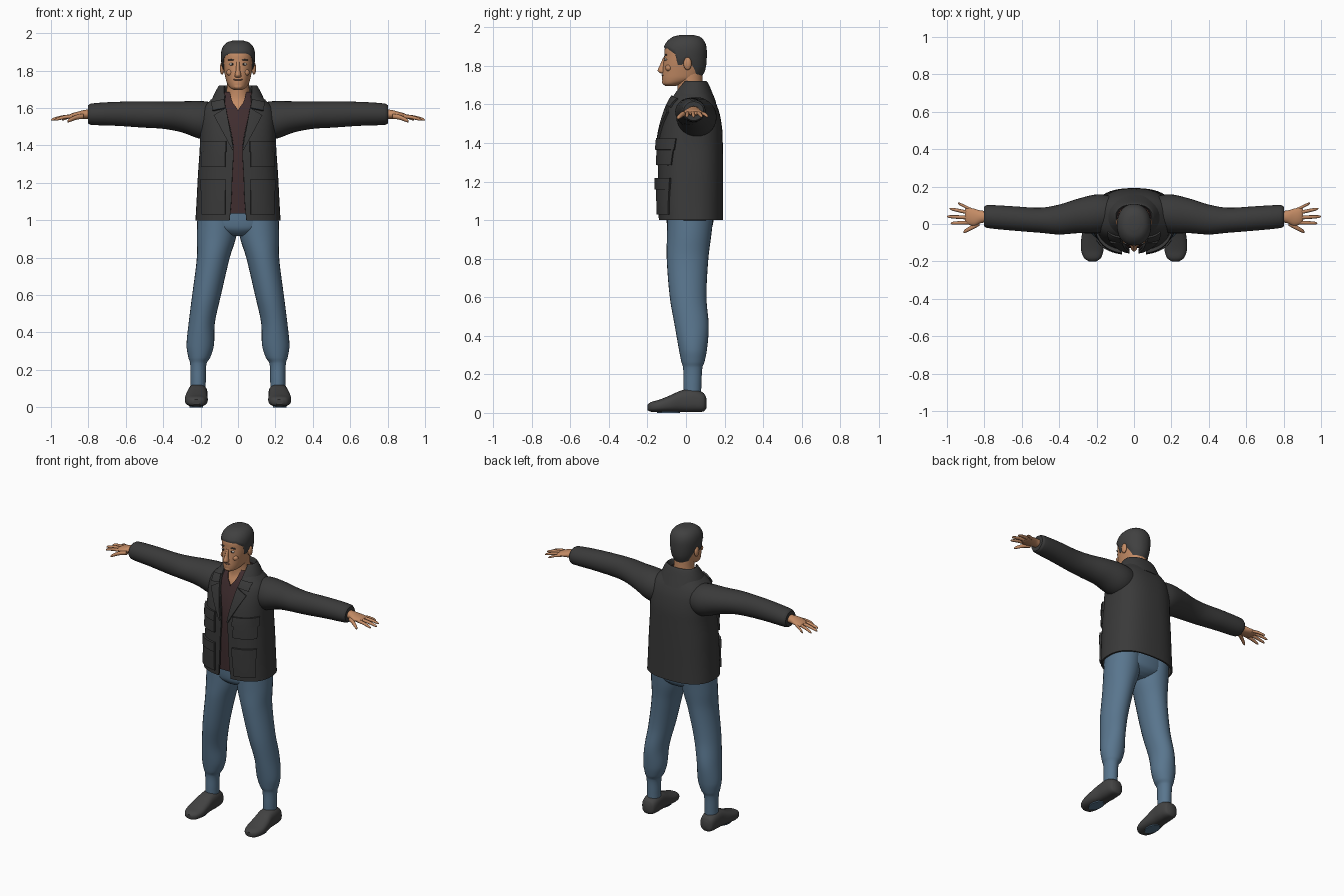
import bpy, bmesh, math
from math import sin, cos, pi, radians

if "Cube" in bpy.data.objects:
    bpy.data.objects.remove(bpy.data.objects["Cube"])


def material(name, r, g, b):
    m = bpy.data.materials.new(name)
    m.use_nodes = True
    m.diffuse_color = (r, g, b, 1)
    bsdf = m.node_tree.nodes["Principled BSDF"]
    bsdf.inputs["Base Color"].default_value = (r, g, b, 1)
    bsdf.inputs["Roughness"].default_value = 0.8
    return m


JACKET = material("charcoal cloth", .042, .042, .042)
HAIR = material("dark grey hair", .052, .052, .052)
SHOE = material("grey leather", .056, .056, .056)
JEANS = material("blue denim", .10, .18, .27)
SHIRT = material("maroon cloth", .052, .027, .029)
SKIN = material("tan skin", .55, .26, .13)
LIPS = material("brown lips", .22, .12, .09)
WHITE = material("eye white", .6, .55, .5)
DARK = material("eye dark", .02, .015, .012)
parts = []


def add(name, bm, mat, mirror=False, thick=0, offset=-1.0):
    me = bpy.data.meshes.new(name)
    bm.to_mesh(me)
    bm.free()
    me.materials.append(mat)
    ob = bpy.data.objects.new(name, me)
    bpy.context.collection.objects.link(ob)
    parts.append(ob)
    if thick:
        mod = ob.modifiers.new("thickness", 'SOLIDIFY')
        mod.thickness, mod.offset = thick, offset
        bpy.context.view_layer.objects.active = ob
        bpy.ops.object.modifier_apply(modifier=mod.name)
    if mirror:
        ob.modifiers.new("mirror", 'MIRROR')
    return ob


def dense(rows, k=5):
    """Smooth curve through the section rows, spaced by chord length."""
    s = [0]
    for a, b in zip(rows, rows[1:]):
        s.append(s[-1] + math.dist(a, b))
    last = len(rows) - 1

    def slope(i):
        a, b = max(i - 1, 0), min(i + 1, last)
        return [(q - p) / (s[b] - s[a]) for p, q in zip(rows[a], rows[b])]
    out = []
    for i in range(last):
        h, m0, m1 = s[i + 1] - s[i], slope(i), slope(i + 1)
        for j in range(k):
            t = j / k
            a, b = 2*t**3 - 3*t*t + 1, t**3 - 2*t*t + t
            c, d = 1 - a, t**3 - t*t
            out.append([a*p + b*h*u + c*q + d*h*v for p, q, u, v
                        in zip(rows[i], rows[i + 1], m0, m1)])
    return out + [list(rows[-1])]


def at(rows, w):
    """Section at height w."""
    for a, b in zip(rows, rows[1:]):
        if a[0] <= w <= b[0]:
            t = (w - a[0]) / max(b[0] - a[0], 1e-6)
            return [p + (q - p) * t for p, q in zip(a, b)]
    return rows[0] if w < rows[0][0] else rows[-1]


def power(v, n):
    return math.copysign(abs(v) ** (2 / n), v)


def loft(name, rows, mat, axis='Z', n=2.0, seg=28, arc=False, mirror=False, thick=0):
    """Skin rows of (along, centre u, centre v, radius u, radius v[, front gap])."""
    bm = bmesh.new()
    rings = []
    for row in dense(rows):
        w, cu, cv, ru, rv = row[:5]
        start = math.asin(min(1, max(0, row[5]) / ru) ** (n / 2)) if arc else 0
        ring = []
        for i in range(seg + arc):
            a = start + (2 * pi - 2 * start) * i / seg
            u, v = cu + ru * power(sin(a), n), cv - rv * power(cos(a), n)
            ring.append(bm.verts.new({'X': (w, u, v), 'Y': (u, w, v), 'Z': (u, v, w)}[axis]))
        rings.append(ring)
    for p, q in zip(rings, rings[1:]):
        for i in range(seg):
            j = (i + 1) % len(p)
            bm.faces.new((p[i], p[j], q[j], q[i]))
    if not arc:
        bm.faces.new(rings[0])
        bm.faces.new(rings[-1])
        bmesh.ops.recalc_face_normals(bm, faces=bm.faces)
    return add(name, bm, mat, mirror, thick)


def sec(z, half, front, back, gap=0, cx=0):
    return (z, cx, (front + back) / 2, half, (back - front) / 2, gap)


def front_y(rows, x, z, n):
    _, cx, cy, rx, ry, _ = at(rows, z)
    return cy - ry * max(0, 1 - abs((x - cx) / rx) ** n) ** (1 / n)


def ball(name, centre, size, mat, mirror=True):
    bm = bmesh.new()
    bmesh.ops.create_uvsphere(bm, u_segments=16, v_segments=10, radius=1)
    bmesh.ops.scale(bm, vec=size, verts=bm.verts)
    bmesh.ops.translate(bm, vec=centre, verts=bm.verts)
    return add(name, bm, mat, mirror)


# Jacket body, open at the front
N = 2.5
jacket = [sec(1.0, .228, -.142, .192, .045), sec(1.1, .222, -.146, .192, .036),
          sec(1.25, .214, -.147, .192, .03), sec(1.38, .205, -.145, .191, .024),
          sec(1.47, .203, -.133, .188, .036), sec(1.55, .2, -.112, .175, .056),
          sec(1.6, .185, -.094, .158, .068), sec(1.64, .15, -.075, .138, .073),
          sec(1.67, .118, -.055, .122, .07)]
loft("jacket_body", jacket, JACKET, n=N, seg=48, arc=True, thick=.01)
loft("collar", [sec(1.61, .152, -.098, .157, .07), sec(1.66, .134, -.068, .137, .072),
                sec(1.712, .107, -.032, .114, .076), sec(1.72, .096, -.022, .104, .07),
                sec(1.66, .088, -.02, .098, .064)], JACKET, n=2.2, seg=40, arc=True, thick=.006)
jacket_rows = dense(jacket)


def patch(name, corners, lift=.006, thick=.012, res=8):
    """Cloth plate laid over the jacket front; corners are (x, z)."""
    a, b, c, d = corners
    bm = bmesh.new()
    grid = []
    for i in range(res + 1):
        s, line = i / res, []
        for j in range(res + 1):
            t = j / res
            x, z = [(1-s)*((1-t)*a[k] + t*b[k]) + s*((1-t)*d[k] + t*c[k]) for k in (0, 1)]
            line.append(bm.verts.new((x, front_y(jacket_rows, x, z, N) - lift, z)))
        grid.append(line)
    for p, q in zip(grid, grid[1:]):
        for j in range(res):
            bm.faces.new((p[j], p[j + 1], q[j + 1], q[j]))
    add(name, bm, JACKET, True, thick, 0)


def box(x0, x1, z0, z1):
    return (x0, z0), (x1, z0), (x1, z1), (x0, z1)


patch("lapels", ((.024, 1.38), (.03, 1.375), (.128, 1.56), (.064, 1.6)))
patch("collar_points", ((.066, 1.6), (.135, 1.585), (.14, 1.63), (.074, 1.645)))
for label, low, high in (("chest", 1.285, 1.42), ("lower", 1.03, 1.215)):
    patch(label + "_pockets", box(.068, .192, low, high))
    patch(label + "_pocket_flaps", box(.064, .196, high - .055, high + .004), .012, .014)

# Sleeves
loft("sleeves", [(.1, .06, 1.535, .085, .088), (.19, .055, 1.535, .104, .102),
                 (.3, .043, 1.553, .092, .083), (.4, .024, 1.562, .08, .073),
                 (.5, .02, 1.565, .067, .07), (.65, .03, 1.569, .065, .064),
                 (.785, .04, 1.567, .061, .057), (.802, .04, 1.566, .052, .049)],
     JACKET, axis='X', mirror=True)

# Shirt with a V neck
loft("shirt", [sec(1.035, .2, -.122, .17), sec(1.25, .195, -.128, .172),
               sec(1.4, .185, -.124, .17), sec(1.5, .18, -.108, .16),
               sec(1.585, .165, -.083, .14), sec(1.63, .13, -.066, .12, .028),
               sec(1.685, .085, -.036, .1, .045)], SHIRT, n=N, seg=40, arc=True, thick=.004)

# Neck and head
loft("neck", [sec(1.54, .15, -.075, .13), sec(1.6, .12, -.062, .115), sec(1.645, .078, -.046, .1),
              sec(1.69, .062, -.044, .088), sec(1.77, .06, -.05, .085)], SKIN)
head = [sec(1.697, .022, -.108, -.05), sec(1.708, .042, -.119, -.01), sec(1.735, .06, -.124, .07),
        sec(1.77, .069, -.122, .09), sec(1.81, .077, -.118, .098), sec(1.85, .082, -.113, .1),
        sec(1.89, .083, -.11, .099), sec(1.922, .073, -.092, .088),
        sec(1.944, .051, -.062, .066), sec(1.953, .022, -.026, .034)]
loft("head", head, SKIN, n=2.15, seg=36)
head_rows = dense(head)
loft("nose", [sec(1.762, .011, -.132, -.1), sec(1.768, .017, -.142, -.1),
              sec(1.778, .017, -.147, -.1), sec(1.805, .011, -.135, -.1),
              sec(1.845, .009, -.118, -.1)], SKIN, seg=16)
ball("ears", (.085, .008, 1.812), (.012, .021, .033), SKIN)
for name, x, z, inset, size, mat in (
        ("eyes", .032, 1.834, .004, (.015, .009, .007), WHITE),
        ("pupils", .031, 1.834, .0, (.006, .007, .006), DARK),
        ("eyebrows", .034, 1.857, .001, (.021, .007, .004), HAIR),
        ("cheeks", .042, 1.79, .014, (.02, .018, .018), SKIN)):
    ball(name, (x, front_y(head_rows, x, z, 2.15) + inset, z), size, mat)
ball("mouth", (0, -.116, 1.752), (.025, .011, .006), LIPS, False)
ball("chin", (0, -.108, 1.716), (.026, .016, .016), SKIN, False)

# Hair cap; hairline height by angle from the front
hairline = [(0, 1.892), (35, 1.89), (55, 1.872), (67, 1.858), (73, 1.805), (88, 1.805),
            (95, 1.84), (106, 1.815), (130, 1.758), (180, 1.745)]
bm = bmesh.new()
columns = []
for i in range(72):
    deg = i * 5
    low = at(hairline, min(deg, 360 - deg))[1]
    column = []
    for j in range(13):
        t = sin(j / 12 * pi / 2)
        z = low + (1.953 - low) * t
        _, cx, cy, rx, ry, _ = at(head_rows, z)
        lift = .003 if j == 0 else .008
        a = radians(deg)
        column.append(bm.verts.new((cx + (rx + lift) * power(sin(a), 2.15),
                                    cy - (ry + lift) * power(cos(a), 2.15), z + .007 * t)))
    columns.append(column)
for i, p in enumerate(columns):
    q = columns[(i + 1) % 72]
    for j in range(12):
        bm.faces.new((p[j], q[j], q[j + 1], p[j + 1]))
bm.faces.new([c[-1] for c in columns])
add("hair", bm, HAIR, thick=.005)

# Hands and fingers
loft("palms", [(.78, .04, 1.566, .03, .026), (.82, .038, 1.566, .034, .024),
               (.855, .036, 1.562, .046, .019), (.89, .043, 1.557, .044, .014),
               (.903, .045, 1.555, .036, .008)], SKIN, axis='X', seg=20, mirror=True)
for name, x0, y0, x1, y1, r in (
        ("thumbs", .825, .004, .912, -.043, .013), ("index_fingers", .875, .008, .98, .004, .01),
        ("middle_fingers", .88, .034, 1.0, .04, .01), ("ring_fingers", .88, .06, .986, .082, .0095),
        ("little_fingers", .87, .077, .942, .112, .0085)):
    drop = .028 if name == "thumbs" else .02
    rows = []
    for t, k in ((0, 1), (.45, 1), (.85, .8), (.97, .5), (1, .15)):
        rows.append((x0 + (x1 - x0) * t, y0 + (y1 - y0) * t, 1.556 - drop * t * t, r * k, r * k))
    loft(name, rows, SKIN, axis='X', seg=12, mirror=True)

# Jeans
loft("trouser_legs", [(.085, .213, .033, .04, .045), (.15, .213, .033, .041, .047),
                      (.235, .212, .035, .044, .05), (.265, .207, .036, .058, .06),
                      (.33, .202, .036, .073, .073), (.45, .194, .03, .07, .088),
                      (.6, .168, .011, .077, .095), (.8, .132, .008, .088, .108),
                      (.92, .114, .016, .106, .115), (1.05, .108, .024, .108, .122)],
     JEANS, mirror=True)
loft("trouser_hips", [sec(.915, .05, -.05, .08), sec(.935, .12, -.08, .115),
                      sec(.97, .19, -.098, .138), sec(1.08, .2, -.104, .15)], JEANS, n=2.3)

# Shoes with a sole inlay
loft("shoes", [(.106, .216, .05, .02, .025), (.092, .216, .055, .044, .047),
               (.04, .216, .064, .053, .06), (-.02, .218, .061, .054, .057),
               (-.08, .222, .048, .06, .044), (-.14, .223, .036, .06, .032),
               (-.182, .222, .031, .045, .025), (-.2, .221, .028, .02, .014)],
     SHOE, axis='Y', n=2.6, mirror=True)
loft("sole_inlays", [sec(0, .036, -.15, -.03, 0, .222), sec(.007, .036, -.15, -.03, 0, .222)],
     JEANS, mirror=True)

# Smooth shading with sharp rims
bpy.ops.object.select_all(action='DESELECT')
for ob in parts:
    ob.select_set(True)
bpy.context.view_layer.objects.active = parts[0]
bpy.ops.object.shade_smooth_by_angle(angle=radians(45))
